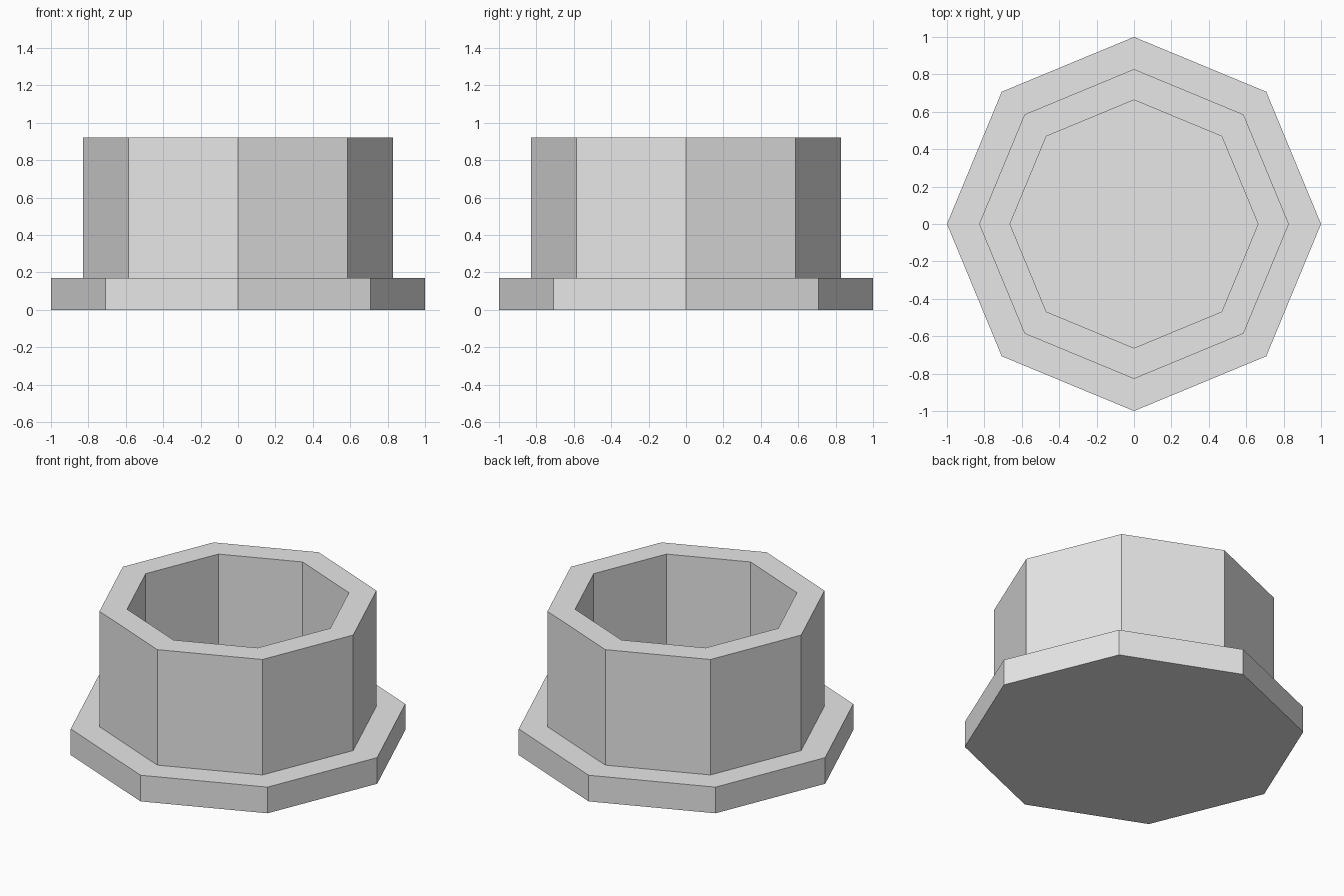
import bpy
import bmesh
from math import cos, sin, tau

cube = bpy.data.objects.get("Cube")
if cube:
    bpy.data.objects.remove(cube, do_unlink=True)

SIDES = 8
FLANGE_R, OUTER_R, INNER_R = 1.0, 0.828, 0.663
FLANGE_TOP, RIM_TOP = 0.17, 0.92

# Plain grey material
grey = bpy.data.materials.new("plain grey")
grey.use_nodes = True
colour = (0.8, 0.8, 0.8, 1.0)
grey.diffuse_color = colour
grey.node_tree.nodes["Principled BSDF"].inputs["Base Color"].default_value = colour


def ring(bm, radius, z):
    """One octagon of vertices, with corners on the axes."""
    angles = [tau * i / SIDES for i in range(SIDES)]
    return [bm.verts.new((radius * cos(a), radius * sin(a), z)) for a in angles]


# Flanged cup: underside, flange, outer wall, rim, inner wall, floor
profile = [
    (FLANGE_R, 0),
    (FLANGE_R, FLANGE_TOP),
    (OUTER_R, FLANGE_TOP),
    (OUTER_R, RIM_TOP),
    (INNER_R, RIM_TOP),
    (INNER_R, FLANGE_TOP),
]
bm = bmesh.new()
rings = [ring(bm, r, z) for r, z in profile]
for low, high in zip(rings, rings[1:]):
    for i in range(SIDES):
        j = (i + 1) % SIDES
        bm.faces.new((low[i], low[j], high[j], high[i]))
bm.faces.new(rings[0][::-1])
bm.faces.new(rings[-1])
bmesh.ops.recalc_face_normals(bm, faces=bm.faces)

mesh = bpy.data.meshes.new("flanged_cup")
bm.to_mesh(mesh)
bm.free()
mesh.materials.append(grey)
cup = bpy.data.objects.new("flanged_cup", mesh)
bpy.context.collection.objects.link(cup)
